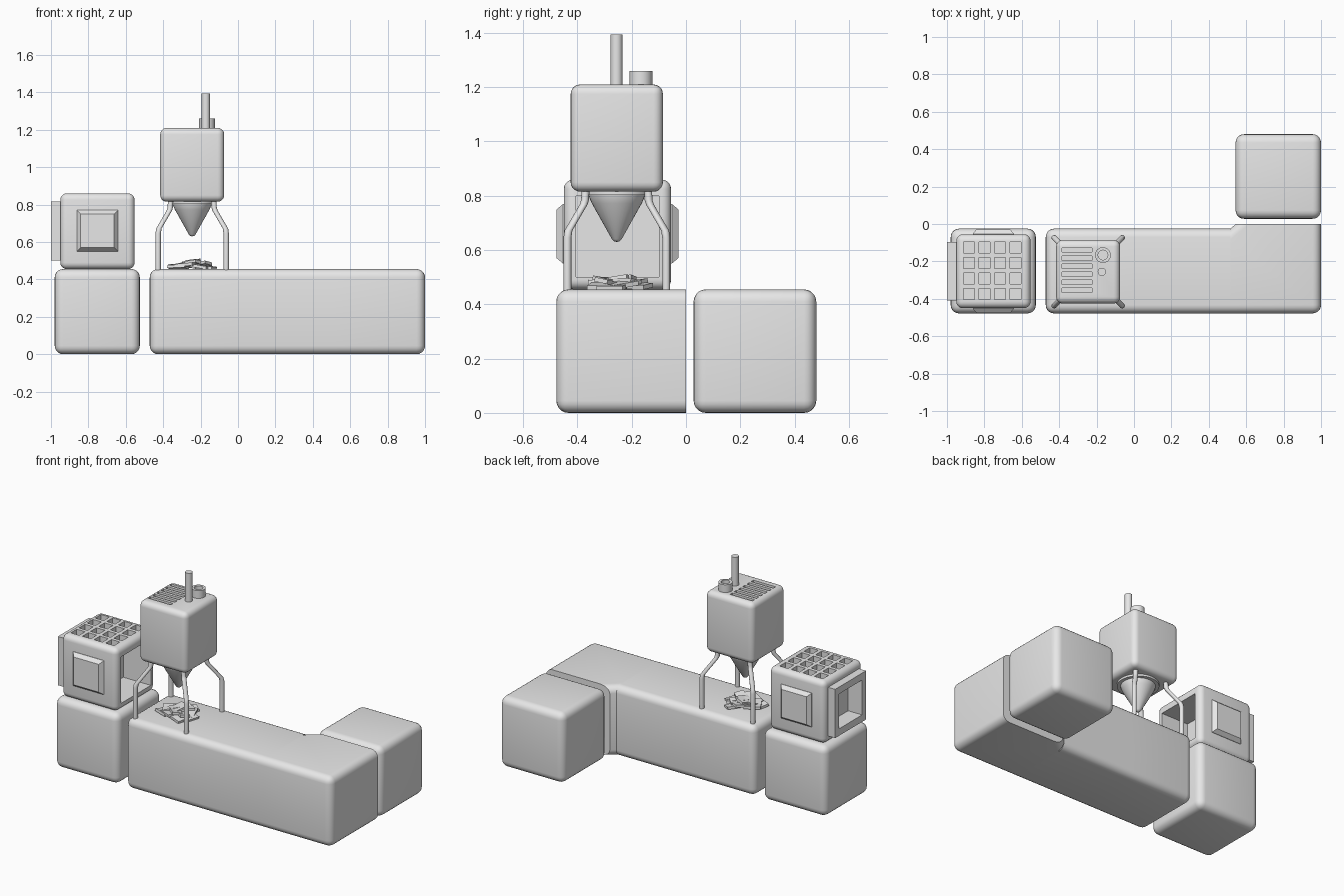
import bpy, bmesh, math, random
from mathutils import Matrix, Vector, Euler

if "Cube" in bpy.data.objects:
    bpy.data.objects.remove(bpy.data.objects["Cube"])

random.seed(4)
grey = bpy.data.materials.new("plain_grey")
grey.diffuse_color = (0.8, 0.8, 0.8, 1)
grey.use_nodes = True
grey.node_tree.nodes["Principled BSDF"].inputs["Base Color"].default_value = grey.diffuse_color


def finish(name, bm, angle=35):
    bmesh.ops.recalc_face_normals(bm, faces=bm.faces[:])
    me = bpy.data.meshes.new(name)
    bm.to_mesh(me)
    bm.free()
    me.materials.append(grey)
    me.shade_smooth()
    me.set_sharp_from_angle(angle=math.radians(angle))
    ob = bpy.data.objects.new(name, me)
    bpy.context.collection.objects.link(ob)
    return ob


def on_end(elem, ends):
    return any(all(abs(v.co[a] - c) < 1e-4 for v in elem.verts) for a, c in ends)


def rounded(name, pts, z0, z1, r, ends=(), remove=()):
    """Prism with rounded edges; edges lying on the 'ends' planes stay square."""
    bm = bmesh.new()
    low = bm.faces.new([bm.verts.new((x, y, z0)) for x, y in pts])
    up = bmesh.ops.extrude_face_region(bm, geom=[low])["geom"]
    bmesh.ops.translate(bm, vec=(0, 0, z1 - z0),
                        verts=[g for g in up if isinstance(g, bmesh.types.BMVert)])
    bmesh.ops.recalc_face_normals(bm, faces=bm.faces[:])
    edges = [e for e in bm.edges if not on_end(e, ends)]
    bmesh.ops.bevel(bm, geom=edges, offset=r, segments=5, profile=0.5,
                    affect='EDGES', clamp_overlap=False)
    caps = [f for f in bm.faces if on_end(f, remove)]
    if caps:
        bmesh.ops.delete(bm, geom=caps, context='FACES')
    return finish(name, bm)


def rect(x0, x1, y0, y1):
    return [(x0, y0), (x1, y0), (x1, y1), (x0, y1)]


def add_box(bm, x0, x1, y0, y1, z0, z1):
    m = Matrix.Translation(((x0 + x1) / 2, (y0 + y1) / 2, (z0 + z1) / 2))
    m = m @ Matrix.Diagonal((x1 - x0, y1 - y0, z1 - z0, 1))
    bmesh.ops.create_cube(bm, size=1, matrix=m)


def cut(ob, boxes):
    bm = bmesh.new()
    for b in boxes:
        add_box(bm, *b)
    cutter = finish("cutter", bm)
    cutter.hide_render = True
    mod = ob.modifiers.new("cut", 'BOOLEAN')
    mod.operation, mod.solver, mod.object = 'DIFFERENCE', 'EXACT', cutter
    bpy.context.view_layer.objects.active = ob
    bpy.ops.object.modifier_apply(modifier=mod.name)
    bpy.data.objects.remove(cutter)
    ob.data.shade_smooth()
    ob.data.set_sharp_from_angle(angle=math.radians(35))


def lathe(name, profile, centre, n=32):
    bm = bmesh.new()
    vs = [bm.verts.new((r, 0, z)) for r, z in profile]
    es = [bm.edges.new(p) for p in zip(vs, vs[1:])]
    bmesh.ops.spin(bm, geom=vs + es, cent=(0, 0, 0), axis=(0, 0, 1),
                   angle=2 * math.pi, steps=n, use_merge=True)
    bmesh.ops.remove_doubles(bm, verts=bm.verts[:], dist=1e-4)
    bmesh.ops.translate(bm, vec=(*centre, 0), verts=bm.verts[:])
    return finish(name, bm)


# Row of base blocks
H, R = 0.455, 0.045
rounded("left_base_block", rect(-0.98, -0.525, -0.478, -0.025), 0, H, R)
s1, s2 = (0, 0.005), (0, 0.515)
rounded("track_start_block", rect(-0.472, 0.005, -0.478, -0.025), 0, H, R, [s1], [s1])
rounded("track_middle_block", rect(0.005, 0.515, -0.478, -0.025), 0, H, R, [s1, s2], [s1, s2])
rounded("track_corner_block", [(0.515, -0.478), (1, -0.478), (1, 0), (0.545, 0), (0.515, -0.025)],
        0, H, R, [s2, (1, 0)], [s2])
rounded("back_base_block", rect(0.543, 1, 0.028, 0.48), 0, H, R)

# Vented head with 4x4 holes on top, a deep opening on the right, a framed one on the left
head = rounded("vented_head", rect(-0.95, -0.553, -0.45, -0.055), 0.455, 0.86, 0.035)
holes = [(x - 0.03, x + 0.03, y - 0.03, y + 0.03, 0.825, 0.9)
         for x in (-0.882, -0.799, -0.716, -0.633)
         for y in (-0.125, -0.208, -0.291, -0.374)]
left_opening = (-1.1, -0.9, -0.37, -0.135, 0.545, 0.77)
cut(head, holes + [left_opening, (-0.75, -0.5, -0.405, -0.1, 0.5, 0.8)])
bm = bmesh.new()
add_box(bm, -1, -0.945, -0.41, -0.095, 0.5, 0.815)
cut(finish("left_frame", bm), [left_opening])

# Sloped panels on the front and back of the head
for name, side in (("front_panel", -1), ("back_panel", 1)):
    bm = bmesh.new()
    rings = []
    for half, off in ((0.11, 0.19), (0.11, 0.2), (0.09, 0.224)):
        rings.append([bm.verts.new((-0.752 + half * a, -0.2525 + side * off, 0.66 + half * b))
                      for a, b in ((-1, -1), (1, -1), (1, 1), (-1, 1))])
    for lo, hi in zip(rings, rings[1:]):
        for i in range(4):
            j = (i + 1) % 4
            bm.faces.new((lo[i], lo[j], hi[j], hi[i]))
    bm.faces.new(rings[-1])
    bm.faces.new(rings[0])
    finish(name, bm, 20)

# Tower body with vent slots on top
CX, CY = -0.245, -0.255
tower = rounded("tower_body", rect(-0.416, -0.074, CY - 0.17, CY + 0.17), 0.815, 1.21, 0.035)
cut(tower, [(-0.385, -0.225, y - 0.012, y + 0.012, 1.185, 1.25)
            for y in [-0.139 - 0.043 * i for i in range(6)]])

# Chimney and short hollow vent
lathe("chimney", [(0, 1.2), (0.022, 1.2), (0.022, 1.395), (0, 1.395)], (-0.172, -0.256), 20)
lathe("short_vent", [(0, 1.2), (0.042, 1.2), (0.042, 1.26), (0.026, 1.26), (0.026, 1.215),
                     (0, 1.215)], (-0.166, -0.166), 28)

# Pointed nozzle under the tower
lathe("nozzle", [(0, 0.63), (0.01, 0.632), (0.018, 0.64), (0.092, 0.772), (0.1, 0.79), (0.103, 0.802),
                 (0.125, 0.802), (0.125, 0.82), (0, 0.82)], (CX, CY), 36)

# Four bent legs
for name, sx, sy in (("front_left_leg", -1, -1), ("front_right_leg", 1, -1),
                     ("back_left_leg", -1, 1), ("back_right_leg", 1, 1)):
    bm = bmesh.new()
    rings = []
    path = [(0.182, 0.44), (0.182, 0.645), (0.178, 0.672), (0.122, 0.768), (0.117, 0.785), (0.115, 0.825)]
    for o, z in path:
        rings.append([bm.verts.new((CX + sx * o + 0.0145 * math.cos(t * math.pi / 6),
                                    CY + sy * o + 0.0145 * math.sin(t * math.pi / 6), z))
                      for t in range(12)])
    for lo, hi in zip(rings, rings[1:]):
        for i in range(12):
            j = (i + 1) % 12
            bm.faces.new((lo[i], lo[j], hi[j], hi[i]))
    bm.faces.new(rings[0])
    bm.faces.new(rings[-1])
    finish(name, bm, 50)

# Heap of flat scraps below the nozzle
bm = bmesh.new()
for i in range(14):
    a, d = i * 2.4, 0.024 * math.sqrt(i)
    m = Matrix.Translation((CX + 1.05 * d * math.cos(a), CY + d * math.sin(a), 0.492 - 0.0022 * i))
    m = m @ Euler((random.uniform(-.2, .2), random.uniform(-.2, .2),
                   random.uniform(0, 3.1))).to_matrix().to_4x4()
    bmesh.ops.create_cube(bm, size=1, matrix=m @ Matrix.Diagonal((0.1, 0.06, 0.016, 1)))
finish("scrap_heap", bm)
